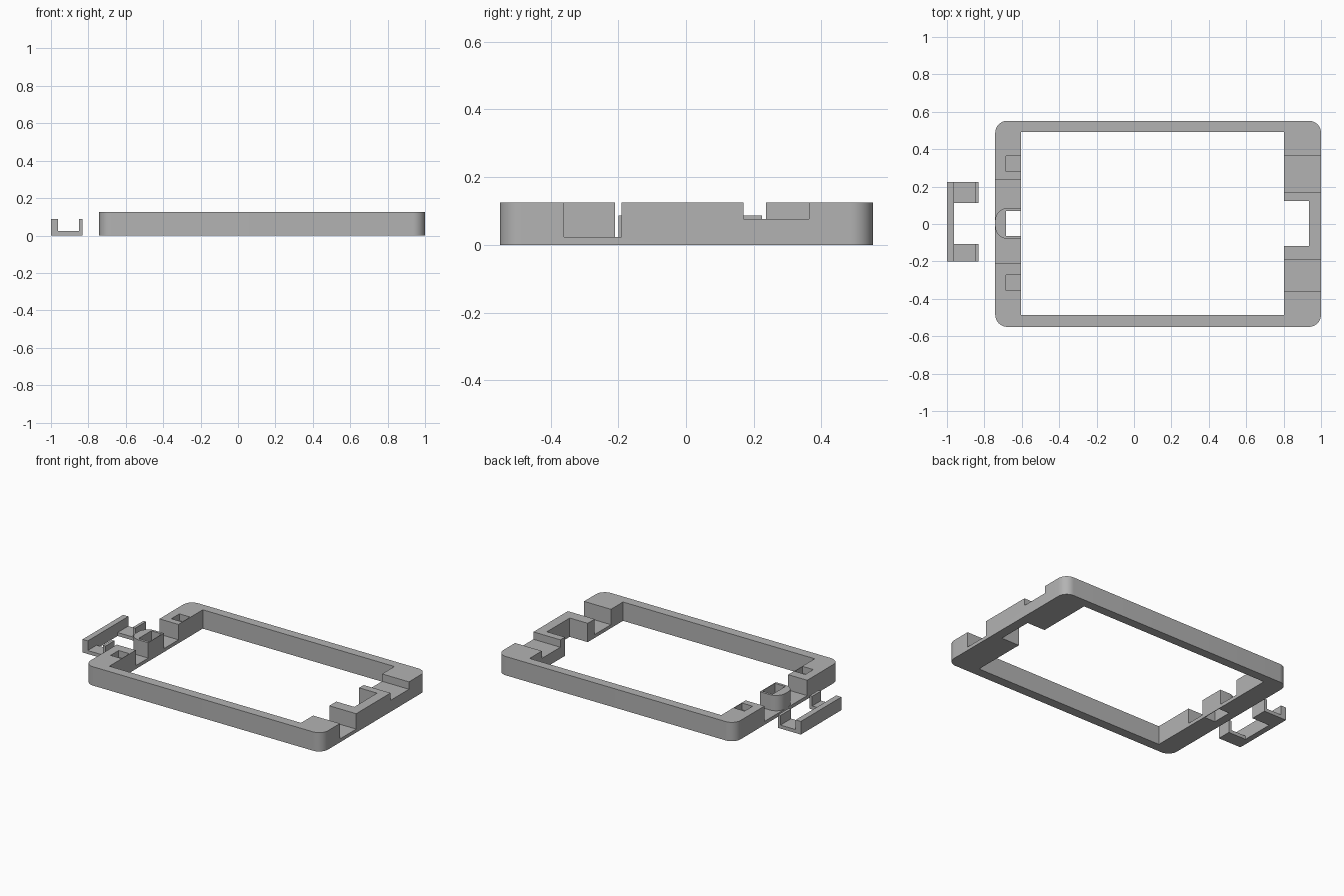
import bpy, bmesh, math

if "Cube" in bpy.data.objects:
    bpy.data.objects.remove(bpy.data.objects["Cube"], do_unlink=True)

grey = bpy.data.materials.new("plain_grey")
grey.use_nodes = True
grey.diffuse_color = (0.45, 0.45, 0.45, 1)
grey.node_tree.nodes["Principled BSDF"].inputs["Base Color"].default_value = grey.diffuse_color


def prism(name, outline, z0, z1):
    """Extrude a flat outline, listed counter-clockwise, from z0 to z1."""
    bm = bmesh.new()
    base = bm.faces.new([bm.verts.new((x, y, z0)) for x, y in outline])
    top = bmesh.ops.extrude_face_region(bm, geom=[base])["geom"]
    bmesh.ops.translate(bm, vec=(0, 0, z1 - z0),
                        verts=[v for v in top if isinstance(v, bmesh.types.BMVert)])
    bmesh.ops.recalc_face_normals(bm, faces=bm.faces)
    mesh = bpy.data.meshes.new(name)
    bm.to_mesh(mesh)
    bm.free()
    mesh.materials.append(grey)
    obj = bpy.data.objects.new(name, mesh)
    bpy.context.collection.objects.link(obj)
    return obj


def rounded(x0, x1, y0, y1, r_left, r_right, steps=10):
    """Rectangle outline with its own corner radius at each end."""
    corners = [(x1, y0, -1, 1, r_right, 270), (x1, y1, -1, -1, r_right, 0),
               (x0, y1, 1, -1, r_left, 90), (x0, y0, 1, 1, r_left, 180)]
    pts = []
    for x, y, sx, sy, r, start in corners:
        if r == 0:
            pts.append((x, y))
            continue
        for i in range(steps + 1):
            a = math.radians(start + 90 * i / steps)
            pts.append((x + sx * r + r * math.cos(a), y + sy * r + r * math.sin(a)))
    return pts


def box(name, x0, x1, y0, y1, z0, z1):
    return prism(name, rounded(x0, x1, y0, y1, 0, 0), z0, z1)


def combine(target, tool, operation):
    """Apply a boolean and remove the tool."""
    mod = target.modifiers.new("boolean", "BOOLEAN")
    mod.operation = operation
    mod.solver = "EXACT"
    mod.object = tool
    bpy.context.view_layer.objects.active = target
    bpy.ops.object.modifier_apply(modifier=mod.name)
    bpy.data.objects.remove(tool, do_unlink=True)


HEIGHT, FLOOR, ABOVE = 0.125, 0.023, 0.3
LEFT, INNER_LEFT, INNER_RIGHT, RIGHT = -0.742, -0.603, 0.803, 1.0

# Rounded frame with its large opening
frame = prism("frame", rounded(LEFT, RIGHT, -0.55, 0.552, 0.065, 0.065), 0, HEIGHT)
combine(frame, box("opening", INNER_LEFT, INNER_RIGHT, -0.487, 0.492, -0.1, ABOVE), "DIFFERENCE")

# Notches across both end bars, and the recess in the wide bar
cuts = [(-0.9, -0.5, -0.21, 0.237, FLOOR),
        (0.7, 1.1, -0.36, -0.19, FLOOR),
        (0.7, 1.1, 0.17, 0.363, 0.076),
        (0.7, 0.935, -0.117, 0.122, -0.1)]
for x0, x1, y0, y1, z0 in cuts:
    combine(frame, box("notch", x0, x1, y0, y1, z0, ABOVE), "DIFFERENCE")

# Rounded post between the notches
post = prism("post", rounded(LEFT, INNER_LEFT, -0.08, 0.086, 0.068, 0), 0.01, HEIGHT)
combine(frame, post, "UNION")

# Square hole through the post and a shallow pocket either side
for y0, y1, z0 in [(-0.063, 0.07, -0.1), (0.28, 0.364, 0.08), (-0.356, -0.272, 0.08)]:
    combine(frame, box("pocket", -0.685, -0.607, y0, y1, z0, ABOVE), "DIFFERENCE")

# Separate clip: tall spine, two low arms with upright lips
clip = box("clip", -1, -0.832, -0.2, 0.225, 0, 0.087)
combine(clip, box("gap", -0.962, -0.7, -0.107, 0.113, -0.1, ABOVE), "DIFFERENCE")
combine(clip, box("channel", -0.962, -0.851, -0.4, 0.4, FLOOR, ABOVE), "DIFFERENCE")

# Smooth only the rounded corners
for obj in (frame, clip):
    bpy.ops.object.select_all(action="DESELECT")
    obj.select_set(True)
    bpy.context.view_layer.objects.active = obj
    bpy.ops.object.shade_smooth_by_angle(angle=math.radians(30))
